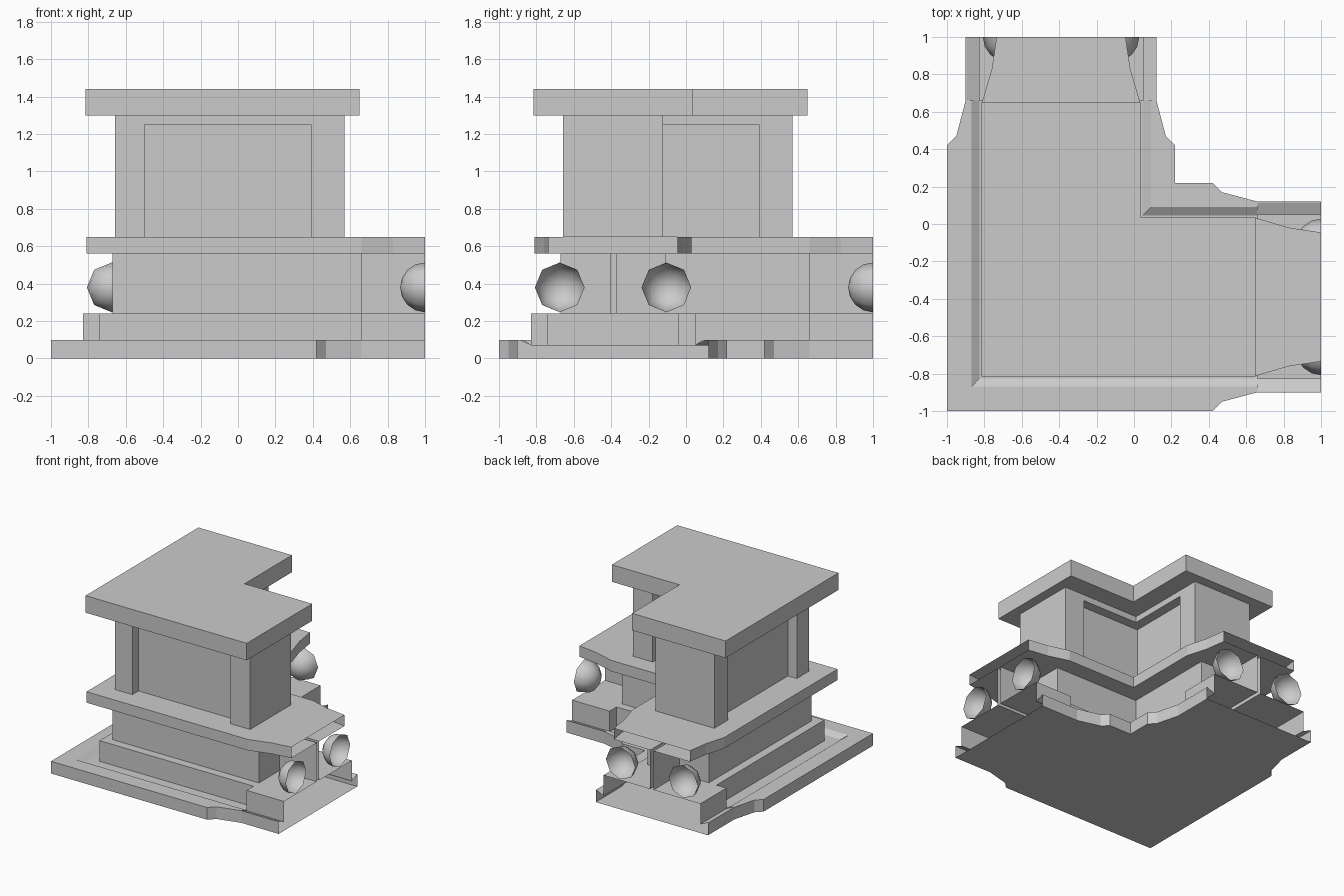
import bpy, bmesh, math
from mathutils import Matrix

if "Cube" in bpy.data.objects:
    bpy.data.objects.remove(bpy.data.objects["Cube"])

C = -0.39                                   # centreline of both arms
STATIONS = [0.42, 0.47, 0.66, 0.66, 0.83, 1.0]


def finish(bm, name):
    mesh = bpy.data.meshes.new(name)
    bm.to_mesh(mesh)
    bm.free()
    ob = bpy.data.objects.new(name, mesh)
    bpy.context.collection.objects.link(ob)
    return ob


def path(side, corner, half):
    """Line along one side of the L: back arm, corner, right arm."""
    right = [(s, C + side * d) for s, d in half]
    k = C + side * corner
    return [(y, x) for x, y in reversed(right)] + [(k, k)] + right


def arm(main, end, mid=None):
    """Half-width at the corner and at each station."""
    mid = end if mid is None else mid
    return main, [main, main, main, end, mid, end]


def shell(name, rows, bottom=False, top=False):
    """Open-ended L-shaped shell; rows are (z, widths) from bottom to top."""
    bm = bmesh.new()

    def line(side, row):
        z, (corner, widths) = row
        return [bm.verts.new((x, y, z)) for x, y in path(side, corner, list(zip(STATIONS, widths)))]

    outer = [line(-1, r) for r in rows]
    inner = [line(1, r) for r in rows][::-1]
    pairs = list(zip(outer, outer[1:])) + list(zip(inner, inner[1:]))
    if bottom:
        pairs.append((inner[-1], outer[0]))
    if top:
        pairs.append((outer[-1], inner[0]))
    for a, b in pairs:
        for i in range(len(a) - 1):
            bm.faces.new((a[i], a[i + 1], b[i + 1], b[i]))
    bmesh.ops.dissolve_degenerate(bm, dist=1e-4, edges=bm.edges[:])
    return finish(bm, name)


def prism(name, outer, inner, z0, z1):
    """Solid L-shaped block from an outer and an inner (corner, half path)."""
    pts = path(-1, *outer) + path(1, *inner)[::-1]
    bm = bmesh.new()
    face = bm.faces.new([bm.verts.new((x, y, z0)) for x, y in pts])
    new = bmesh.ops.extrude_face_region(bm, geom=[face])["geom"]
    bmesh.ops.translate(bm, vec=(0, 0, z1 - z0), verts=[v for v in new if isinstance(v, bmesh.types.BMVert)])
    bmesh.ops.recalc_face_normals(bm, faces=bm.faces[:])
    return finish(bm, name)


# Widths of the lower tiers
outline = (0.61, [0.61, 0.56, 0.51, 0.51, 0.51, 0.51])
fold = arm(0.48, 0.505)
gutter = arm(0.435, 0.435)
plinth = arm(0.35, 0.44)
wall = arm(0.28, 0.015)
ledge = (0.42, [0.42, 0.42, 0.42, 0.42, 0.37, 0.345])

# Flared base with a sunken gutter
shell("base", [(0, outline), (0.1, outline), (0.1, fold), (0.07, gutter), (0.07, plinth)], bottom=True)
# Plinth that widens at the arm ends
shell("plinth", [(0.07, plinth), (0.24, plinth), (0.24, wall)])
# Lower wall, reduced to a thin web at the arm ends
shell("lower_wall", [(0.24, wall), (0.56, wall)])
# Ledge slab, tapered at the arm ends
shell("ledge", [(0.56, wall), (0.56, ledge), (0.65, ledge)], top=True)

# Upper wall with recessed panels, lintel and roof slab
D, R = 0.267, 0.187
prism("upper_wall",
      (D, [(-0.5, D), (-0.5, R), (0.39, R), (0.39, D), (0.57, D)]),
      (R, [(0.39, R), (0.39, D), (0.57, D)]), 0.65, 1.25)
prism("lintel", (D, [(0.57, D)]), (D, [(0.57, D)]), 1.25, 1.3)
prism("roof_slab", (0.425, [(0.65, 0.425)]), (0.425, [(0.65, 0.425)]), 1.3, 1.44)


# Hollow half balls, open at the arm ends
def half_ball(name, loc, rot):
    bm = bmesh.new()
    bmesh.ops.create_uvsphere(bm, u_segments=8, v_segments=8, radius=0.133)
    bmesh.ops.delete(bm, geom=[v for v in bm.verts if v.co.z > 0.001], context='VERTS')
    bmesh.ops.transform(bm, matrix=Matrix.Translation(loc) @ rot, verts=bm.verts[:])
    for f in bm.faces:
        f.smooth = True
    finish(bm, name)


to_x = Matrix.Rotation(math.pi / 2, 4, 'Y')
to_y = Matrix.Rotation(-math.pi / 2, 4, 'X')
for label, off in (("outer", C - 0.285), ("inner", C + 0.285)):
    half_ball("right_ball_" + label, (1, off, 0.38), to_x)
    half_ball("back_ball_" + label, (off, 1, 0.38), to_y)
